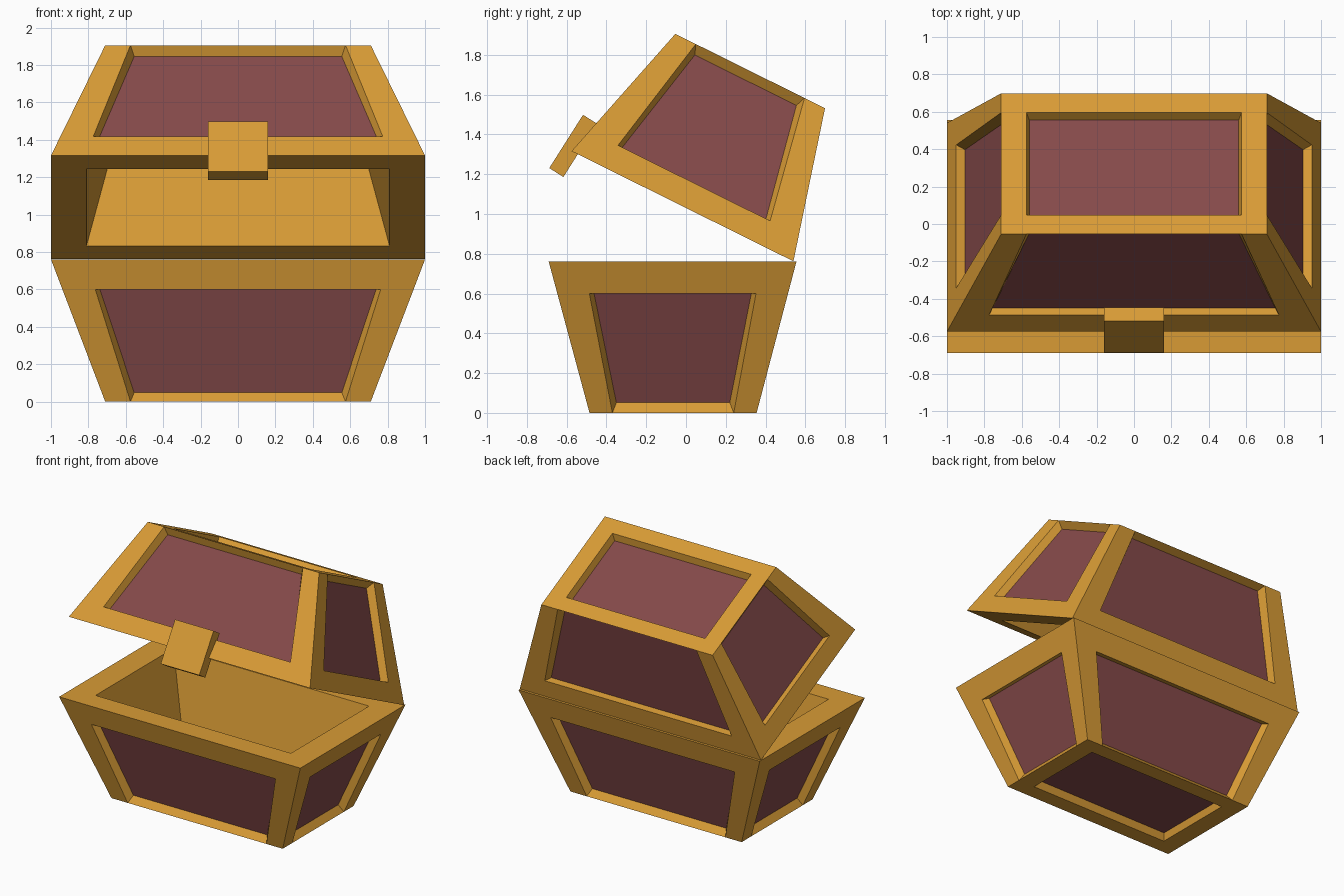
import bpy, bmesh, math
from mathutils import Vector as V, Matrix

if "Cube" in bpy.data.objects:
    bpy.data.objects.remove(bpy.data.objects["Cube"])

H = 0.76        # height of each half
DEPTH = 0.05    # panel recess


def material(name, rgb):
    m = bpy.data.materials.new(name)
    m.diffuse_color = (*rgb, 1)
    m.use_nodes = True
    m.node_tree.nodes["Principled BSDF"].inputs["Base Color"].default_value = m.diffuse_color
    return m


GOLD = material("gold_frame", (0.69, 0.33, 0.036))
PANEL = material("red_panel", (0.235, 0.068, 0.068))


def rect(hx, y0, y1, z):
    return [V((-hx, y0, z)), V((hx, y0, z)), V((hx, y1, z)), V((-hx, y1, z))]


def finish(name, bm, matrix):
    bmesh.ops.remove_doubles(bm, verts=bm.verts, dist=1e-5)
    bmesh.ops.transform(bm, matrix=matrix, verts=bm.verts)
    bmesh.ops.recalc_face_normals(bm, faces=bm.faces)
    me = bpy.data.meshes.new(name)
    bm.to_mesh(me)
    bm.free()
    me.materials.append(GOLD)
    me.materials.append(PANEL)
    ob = bpy.data.objects.new(name, me)
    bpy.context.collection.objects.link(ob)
    return ob


def chest_half(name, z_open, matrix):
    """Hollow tapered box with a recessed panel on four sides and the floor."""
    bm = bmesh.new()

    def face(*pts, mat=0):
        bm.faces.new([bm.verts.new(p) for p in pts]).material_index = mat

    low = rect(0.71, -0.485, 0.355, 0)
    top = rect(1.0, -0.69, 0.555, H)
    rim = rect(0.81, -0.53, 0.395, H)
    floor = rect(0.64, -0.40, 0.27, 0.12)
    hole = rect(0.575, -0.37, 0.24, 0)
    sunk = rect(0.56, -0.35, 0.22, DEPTH)

    for i in range(4):
        j = (i + 1) % 4
        A, B, C, D = low[i], low[j], top[j], top[i]
        along = (B - A).normalized()
        inward = along.cross(D - A).normalized() * -DEPTH
        up = along.cross(inward).normalized()
        if up.z < 0:
            up = -up
        m_low, m_top = ((0.135, 0.176), (0.115, 0.161))[i % 2]
        t = z_open / H
        a, b = A + along * m_low, B - along * m_low
        d, c = A.lerp(D, t) + along * m_top, B.lerp(C, t) - along * m_top
        # recessed panel corners
        p = a + inward + along * 0.02 + up * 0.036
        q = b + inward - along * 0.02 + up * 0.036
        r, s = c + inward - along * 0.02, d + inward + along * 0.02
        # corner posts and top rail
        face(A, a, d, D)
        face(b, B, C, c)
        face(d, c, C, D)
        # recess walls and panel
        for e, f, g, h in ((a, b, q, p), (b, c, r, q), (c, d, s, r), (d, a, p, s)):
            face(e, f, g, h)
        face(p, q, r, s, mat=1)
        # bottom frame and its recess wall
        face(A, a, b, B, hole[j], hole[i])
        face(hole[i], hole[j], sunk[j], sunk[i])
        # rim and inner wall
        face(D, C, rim[j], rim[i])
        face(rim[i], rim[j], floor[j], floor[i])
    face(*sunk, mat=1)
    face(*floor)
    return finish(name, bm, matrix)


chest_half("chest_base", 0.60, Matrix())

# lid: the base flipped upside down and swung open on the rear edge
swing = (Matrix.Translation((0, 0.54, 0.762)) @ Matrix.Rotation(math.radians(-26.4), 4, 'X')
         @ Matrix.Translation((0, -0.555, H)) @ Matrix.Diagonal((1, 1, -1, 1)))
chest_half("chest_lid", 0.63, swing)

# latch plate on the front of the lid
bm = bmesh.new()
bmesh.ops.create_cube(bm, size=1)
finish("latch", bm, Matrix.Translation((0, -0.567, 1.342))
       @ Matrix.Rotation(math.radians(-32.4), 4, 'X')
       @ Matrix.Diagonal((0.32, 0.084, 0.317, 1)))
